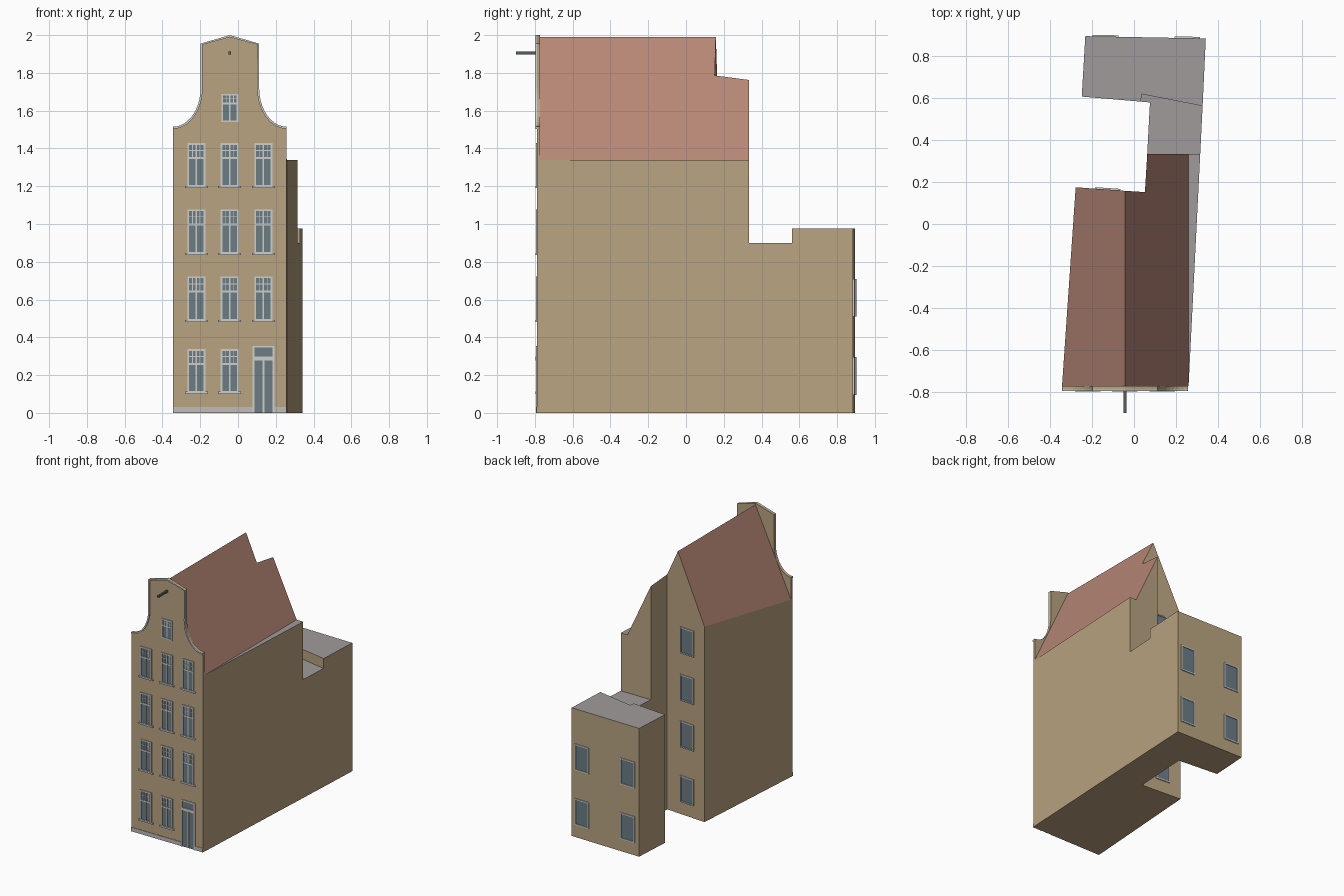
import bpy, bmesh, math
from mathutils import Matrix, Vector

if "Cube" in bpy.data.objects:
    bpy.data.objects.remove(bpy.data.objects["Cube"])

def material(name, rgb):
    m = bpy.data.materials.new(name)
    m.diffuse_color = (*rgb, 1)
    m.use_nodes = True
    m.node_tree.nodes["Principled BSDF"].inputs["Base Color"].default_value = m.diffuse_color
    return m

BRICK = material("tan brick", (0.49, 0.37, 0.22))
TILE = material("red roof tile", (0.47, 0.24, 0.18))
FLAT = material("grey flat roof", (0.35, 0.33, 0.325))
STONE = material("pale stone", (0.52, 0.51, 0.49))
FRAME = material("white frame", (0.62, 0.63, 0.61))
GLASS = material("blue grey glass", (0.15, 0.205, 0.235))
BEAM = material("dark beam", (0.09, 0.11, 0.12))

def finish(name, bm, mats, rule=None):
    bmesh.ops.recalc_face_normals(bm, faces=bm.faces)
    if rule:
        for f in bm.faces:
            f.material_index = rule(f)
    me = bpy.data.meshes.new(name)
    bm.to_mesh(me)
    bm.free()
    for m in mats:
        me.materials.append(m)
    ob = bpy.data.objects.new(name, me)
    bpy.context.collection.objects.link(ob)
    return ob

def add_box(bm, x0, x1, y0, y1, z0, z1, idx=0):
    r = bmesh.ops.create_cube(bm, size=1)
    for v in r["verts"]:
        v.co = ((x0 + x1) / 2 + v.co.x * (x1 - x0),
                (y0 + y1) / 2 + v.co.y * (y1 - y0),
                (z0 + z1) / 2 + v.co.z * (z1 - z0))
        for f in v.link_faces:
            f.material_index = idx

def extrude_outline(bm, pts, vec):
    f = bm.faces.new([bm.verts.new(p) for p in pts])
    r = bmesh.ops.extrude_face_region(bm, geom=[f], use_keep_orig=True)
    bmesh.ops.translate(bm, vec=vec, verts=[g for g in r["geom"] if isinstance(g, bmesh.types.BMVert)])

def roof_rule(f):
    # walls brick, slopes tiled, level tops grey
    if f.normal.z > 0.98:
        return 2
    return 1 if f.normal.z > 0.1 else 0

CX = -0.043            # facade axis
YF, YW = -0.788, -0.772  # facade front and back

# main house: footprint with the roof height given by the distance to the ridge
def roof_z(x):
    return max(1.34, 1.99 - 2.145 * abs(x - CX))

foot = [(-0.343, YW), (CX, YW), (0.26, YW), (0.3155, 0.333), (0.26, 0.333),
        (0.063, 0.333), (0.052, 0.152), (CX, 0.158), (-0.278, 0.175)]
bm = bmesh.new()
low = [bm.verts.new((x, y, 0)) for x, y in foot]
top = [bm.verts.new((x, y, roof_z(x))) for x, y in foot]
n = len(foot)
for i in range(n):
    j = (i + 1) % n
    bm.faces.new((low[i], low[j], top[j], top[i]))
bm.faces.new(low)
for loop in ((0, 1, 7, 8), (1, 2, 4, 5, 6, 7), (2, 3, 4)):
    bm.faces.new([top[i] for i in loop])
finish("main_house", bm, [BRICK, TILE, FLAT], roof_rule)

# rear annex and the lower link to it
def annex(name, pts, h):
    bm = bmesh.new()
    extrude_outline(bm, [(x, y, 0) for x, y in pts], (0, 0, h))
    finish(name, bm, [BRICK, TILE, FLAT], roof_rule)

annex("rear_link", [(0.063, 0.333), (0.3155, 0.333), (0.327, 0.562), (0.036, 0.619),
                    (0.033, 0.583), (0.076, 0.579)], 0.90)
annex("rear_annex", [(-0.249, 0.607), (0.033, 0.583), (0.036, 0.619), (0.327, 0.562),
                     (0.342, 0.884), (-0.232, 0.895)], 0.975)

# neck gable facade: half outline mirrored about the axis
W, NECK = 0.301, 0.155
half = []
for i in range(11):
    a = math.pi / 2 * i / 10
    half.append((W - (W - NECK) * math.sin(a), 1.72 - 0.205 * math.cos(a)))
half.append((NECK, 1.955))
crown = [(CX - u, z) for u, z in half] + [(CX, 2.0)] + [(CX + u, z) for u, z in reversed(half)]
bm = bmesh.new()
outline = [(CX - W, 0)] + crown + [(CX + W, 0)]
extrude_outline(bm, [(x, YF, z) for x, z in outline], (0, YW - YF, 0))
finish("front_facade", bm, [BRICK])

# thin coping following the gable edge
bm = bmesh.new()
inner = []
for i, p in enumerate(crown):
    a, b = Vector(crown[max(i - 1, 0)]), Vector(crown[min(i + 1, len(crown) - 1)])
    d = (b - a).normalized()
    inner.append((p[0] + d.y * 0.011, p[1] - d.x * 0.011))
ring = crown + inner[::-1]
extrude_outline(bm, [(x, YF - 0.008, z) for x, z in ring], (0, 0.012, 0))
finish("gable_coping", bm, [FRAME])

# stone plinth on both sides of the door
bm = bmesh.new()
add_box(bm, CX - W, 0.077, YF - 0.004, YF + 0.002, 0, 0.03)
add_box(bm, 0.193, CX + W, YF - 0.004, YF + 0.002, 0, 0.03)
finish("plinth", bm, [STONE])

# hoisting beam
bm = bmesh.new()
add_box(bm, CX - 0.007, CX + 0.007, -0.9, YF + 0.01, 1.898, 1.912)
finish("hoist_beam", bm, [BEAM])

# windows in wall space: x along the wall, -y outwards
def border(bm, x0, x1, z0, z1, t, d):
    add_box(bm, x0, x0 + t, -d, 0, z0, z1)
    add_box(bm, x1 - t, x1, -d, 0, z0, z1)
    add_box(bm, x0 + t, x1 - t, -d, 0, z0, z0 + t)
    add_box(bm, x0 + t, x1 - t, -d, 0, z1 - t, z1)

def window(name, M, x0, x1, z0, z1, bars=True, sill=True):
    bm = bmesh.new()
    add_box(bm, x0 + 0.004, x1 - 0.004, -0.002, 0.001, z0 + 0.004, z1 - 0.004, 1)
    border(bm, x0, x1, z0, z1, 0.009, 0.007)
    if bars:
        w, h = x1 - x0, z1 - z0
        zt = z0 + h * 0.66
        xm = (x0 + x1) / 2
        add_box(bm, x0 + 0.009, x1 - 0.009, -0.006, 0, zt - 0.005, zt + 0.005)
        add_box(bm, xm - 0.004, xm + 0.004, -0.005, 0, z0 + 0.009, z1 - 0.009)
        for k in (0.29, 0.71):
            add_box(bm, x0 + w * k - 0.002, x0 + w * k + 0.002, -0.004, 0, zt, z1 - 0.009)
        zc = (zt + z1) / 2
        add_box(bm, x0 + 0.009, x1 - 0.009, -0.004, 0, zc - 0.002, zc + 0.002)
    if sill:
        add_box(bm, x0 - 0.013, x1 + 0.013, -0.009, 0, z0 - 0.006, z0 + 0.005)
    bm.transform(M)
    finish(name, bm, [FRAME, GLASS])

front = Matrix.Translation((0, YF, 0))
for r, (z0, z1) in enumerate([(0.107, 0.337), (0.487, 0.722), (0.842, 1.078), (1.197, 1.428)]):
    for c, x0 in enumerate((-0.268, -0.092, 0.087)):
        if r == 0 and c == 2:
            continue  # the door stands here
        window(f"front_window_{r}_{c}", front, x0, x0 + 0.095, z0, z1)
window("attic_window", front, CX - 0.045, CX + 0.045, 1.54, 1.688, sill=False)

# front door with fanlight
bm = bmesh.new()
X0, X1 = 0.077, 0.193
add_box(bm, X0 + 0.004, X1 - 0.004, -0.002, 0.001, 0, 0.35, 1)
add_box(bm, X0, X0 + 0.010, -0.007, 0, 0, 0.355)
add_box(bm, X1 - 0.010, X1, -0.007, 0, 0, 0.355)
add_box(bm, X0 + 0.01, X1 - 0.01, -0.007, 0, 0.345, 0.355)
add_box(bm, X0 + 0.01, X1 - 0.01, -0.009, 0, 0.278, 0.298)
add_box(bm, 0.131, 0.139, -0.005, 0, 0, 0.278)
bm.transform(front)
finish("front_door", bm, [FRAME, GLASS])

# plain windows on the two rear walls
def wall_frame(a, b):
    ang = math.atan2(b[1] - a[1], b[0] - a[0])
    return Matrix.Translation((a[0], a[1], 0)) @ Matrix.Rotation(ang, 4, "Z")

annex_wall = wall_frame((0.342, 0.884), (-0.232, 0.895))
house_wall = wall_frame((0.052, 0.152), (-0.278, 0.175))
for r, z0 in enumerate((0.095, 0.51, 0.865, 1.225)):
    window(f"house_back_window_{r}", house_wall, 0.118, 0.236, z0, z0 + 0.2, False, False)
    if r < 2:
        for c, x0 in enumerate((0.027, 0.417)):
            window(f"annex_back_window_{r}_{c}", annex_wall, x0, x0 + 0.122, z0, z0 + 0.2, False, False)
